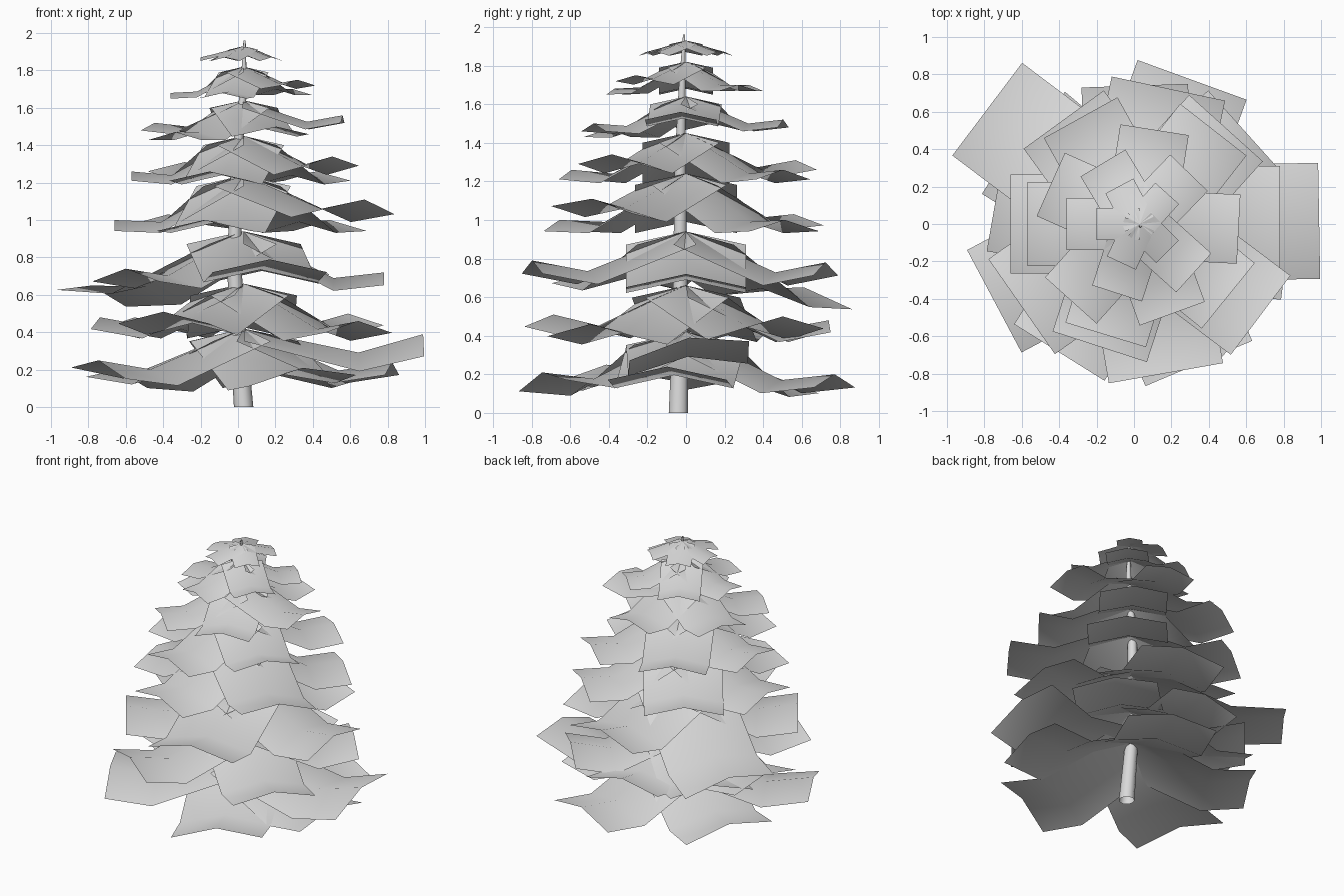
import bpy, bmesh
from math import radians, cos, sin, pi
from mathutils import Vector

cube = bpy.data.objects.get("Cube")
if cube:
    bpy.data.objects.remove(cube, do_unlink=True)

grey = bpy.data.materials.new("pale_grey")
grey.use_nodes = True
colour = (0.7, 0.7, 0.7, 1)
grey.diffuse_color = colour
grey.node_tree.nodes["Principled BSDF"].inputs["Base Color"].default_value = colour


def make_object(name, rows, closed=False):
    """Skin a list of point rows into a smooth sheet or tube."""
    bm = bmesh.new()
    grid = [[bm.verts.new(p) for p in row] for row in rows]
    for a, b in zip(grid, grid[1:]):
        count = len(a)
        for i in range(count if closed else count - 1):
            j = (i + 1) % count
            bm.faces.new((a[i], a[j], b[j], b[i]))
    for face in bm.faces:
        face.smooth = True
    mesh = bpy.data.meshes.new(name)
    bm.to_mesh(mesh)
    bm.free()
    mesh.materials.append(grey)
    obj = bpy.data.objects.new(name, mesh)
    bpy.context.collection.objects.link(obj)
    return obj


def ring(x, y, z, radius, sides=10):
    angles = [2 * pi * i / sides for i in range(sides)]
    return [(x + radius * cos(a), y + radius * sin(a), z) for a in angles]


# Slightly crooked, tapering trunk
make_object("trunk", [
    ring(0.03, -0.04, 0, 0.052),
    ring(0, -0.03, 0.4, 0.044),
    ring(-0.02, -0.03, 0.75, 0.038),
    ring(-0.01, -0.03, 1.3, 0.03),
    ring(0.03, -0.02, 1.7, 0.018),
    ring(0.035, -0.01, 1.96, 0.006),
], closed=True)


def bough(name, azimuth, length, width, heights, lift=0, roll=0):
    """Sheet ridged along its length, drooping and then levelling off."""
    out = Vector((cos(radians(azimuth)), sin(radians(azimuth)), 0))
    side = Vector((-out.y, out.x, 0))
    root = Vector((0.03, 0, 0))
    rows = []
    for t, z in zip((0, 0.64, 1), heights):
        row = []
        for s in (1, 0, -1):
            p = root + out * length * t + side * s * width / 2
            p.z = z - abs(s) * width * 0.11 + (lift + roll * s) * t
            row.append(p)
        rows.append(row)
    make_object(name, rows)


def tier(name, heights, width, boughs, tilts={}):
    """Ring of boughs; tilts gives the lift and roll of the uneven ones."""
    for i, (azimuth, length) in enumerate(boughs):
        bough(f"{name}_bough_{i + 1}", azimuth, length, width, heights, *tilts.get(i, ()))


# Tiers of boughs from the ground up
tier("bottom", (0.42, 0.17, 0.2), 0.62,
     [(1, 0.96), (70, 0.82), (148, 0.8), (-152, 0.88), (-67, 0.81), (-7, 0.8)],
     {0: (0.19, 0.05), 2: (0, 0.03), 3: (0.05, -0.03), 4: (0.01, 0.03), 5: (0.04, 0)})
tier("second", (0.66, 0.43, 0.48), 0.57,
     [(42, 0.75), (92, 0.74), (140, 0.76), (170, 0.78), (-122, 0.81), (-39, 0.79)],
     {0: (0.02, 0), 4: (0.03, 0), 5: (-0.02, 0)})
tier("third", (0.94, 0.69, 0.72), 0.62,
     [(0, 0.75), (78, 0.74), (143, 1.02), (-145, 0.77), (-80, 0.81)],
     {1: (0.06, 0), 2: (-0.07, 0.045), 3: (0.02, 0), 4: (0.07, 0)})
tier("fourth", (1.24, 0.99, 1.0), 0.53,
     [(180, 0.69), (126, 0.69), (48, 0.69), (-37, 0.81), (-108, 0.69)],
     {1: (0.03, 0), 3: (0.11, -0.02)})
tier("fifth", (1.45, 1.24, 1.26), 0.45,
     [(180, 0.6), (119, 0.65), (52, 0.64), (-39, 0.61), (-107, 0.62)],
     {1: (0.05, 0), 3: (0.08, 0)})
tier("sixth", (1.64, 1.5, 1.52), 0.37,
     [(156, 0.52), (81, 0.51), (-3, 0.53), (-70, 0.51), (-132, 0.55)],
     {2: (0.04, 0), 3: (-0.02, 0), 4: (-0.05, 0)})
tier("seventh", (1.82, 1.7, 1.7), 0.28,
     [(180, 0.39), (121, 0.38), (46, 0.38), (-42, 0.39), (-108, 0.39)],
     {0: (-0.02, 0), 3: (0.05, 0), 4: (-0.02, 0)})
tier("top", (1.93, 1.89, 1.87), 0.17,
     [(180, 0.23), (118, 0.23), (48, 0.22), (-45, 0.21), (-115, 0.23)])
